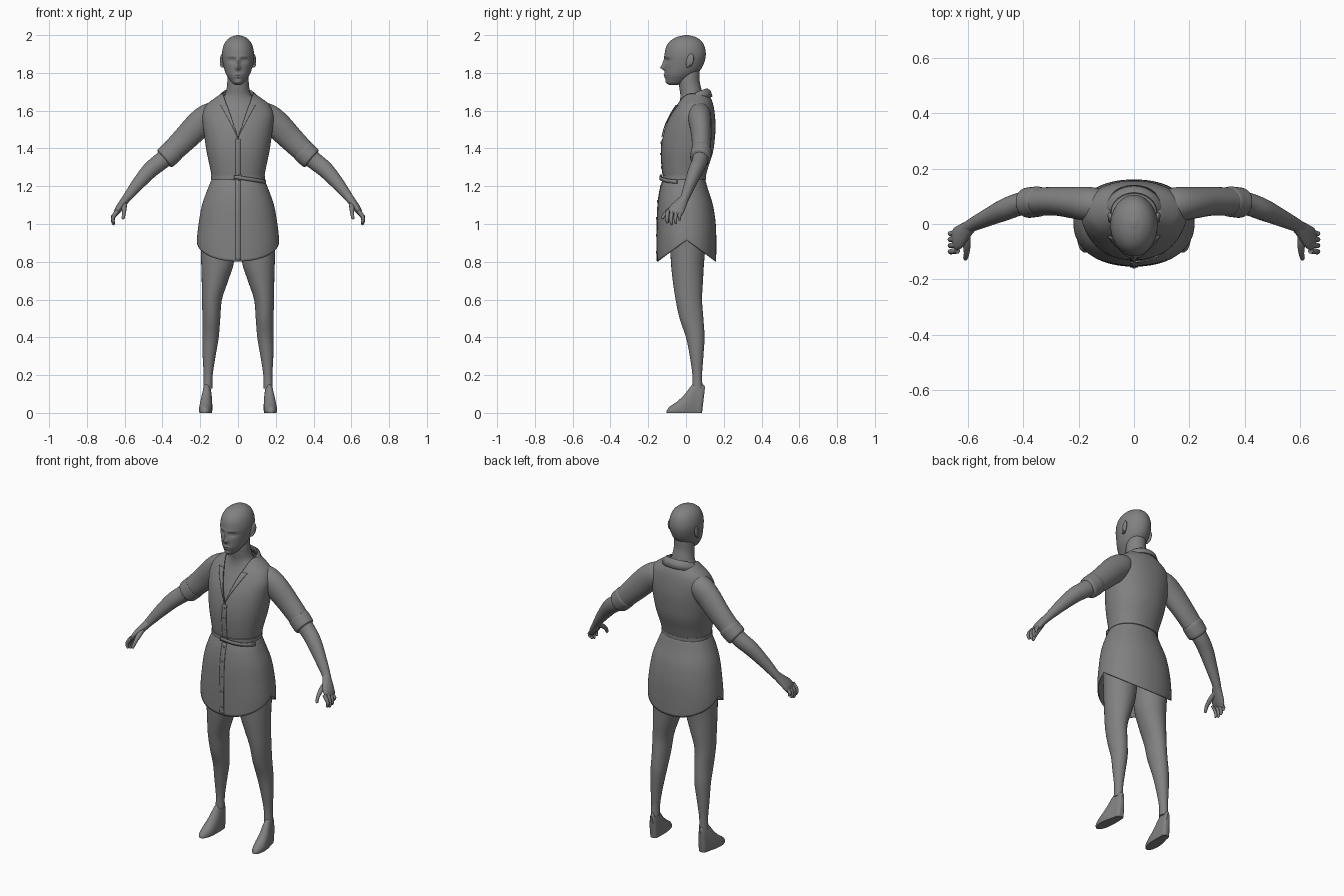
import bpy, bmesh
from math import sin, cos, asin, pi, exp, copysign
from mathutils import Vector

if "Cube" in bpy.data.objects:
    bpy.data.objects.remove(bpy.data.objects["Cube"])

grey = bpy.data.materials.new("plain grey")
grey.use_nodes = True
grey.diffuse_color = (0.22, 0.22, 0.22, 1)
grey.node_tree.nodes["Principled BSDF"].inputs["Base Color"].default_value = grey.diffuse_color


def sample(rows, t):
    """Smooth interpolation of rows keyed by their first value."""
    n = len(rows)
    i = 0
    while i < n - 2 and t > rows[i + 1][0]:
        i += 1
    a, b = rows[i], rows[i + 1]
    p, q = rows[max(i - 1, 0)], rows[min(i + 2, n - 1)]
    h = b[0] - a[0]
    s = min(max((t - a[0]) / h, 0), 1)
    out = []
    for k in range(1, len(a)):
        m0 = (b[k] - p[k]) / (b[0] - p[0]) * h
        m1 = (q[k] - a[k]) / (q[0] - a[0]) * h
        d = b[k] - a[k]
        out.append(a[k] + s * (m0 + s * (3 * d - 2 * m0 - m1 + s * (m0 + m1 - 2 * d))))
    return out


def dense(rows, steps):
    keyed = [(i, *r) for i, r in enumerate(rows)]
    return [sample(keyed, j / steps) for j in range((len(rows) - 1) * steps + 1)]


def grid(name, rows, wrap=True, caps=False, mirror=False, solid=0):
    """Skin a grid of points as one smooth object."""
    bm = bmesh.new()
    vs = [[bm.verts.new(p) for p in r] for r in rows]
    n = len(vs[0])
    for r, s in zip(vs, vs[1:]):
        for j in range(n if wrap else n - 1):
            k = (j + 1) % n
            bm.faces.new((r[j], r[k], s[k], s[j]))
    if caps:
        bm.faces.new(vs[0][::-1])
        bm.faces.new(vs[-1])
    bmesh.ops.recalc_face_normals(bm, faces=bm.faces)
    me = bpy.data.meshes.new(name)
    bm.to_mesh(me)
    bm.free()
    ob = bpy.data.objects.new(name, me)
    bpy.context.collection.objects.link(ob)
    return finish(ob, mirror, solid)


def finish(ob, mirror=False, solid=0):
    ob.data.materials.append(grey)
    bpy.ops.object.select_all(action="DESELECT")
    ob.select_set(True)
    bpy.context.view_layer.objects.active = ob
    bpy.ops.object.shade_smooth_by_angle(angle=0.8)
    if solid:
        m = ob.modifiers.new("thickness", "SOLIDIFY")
        m.thickness, m.offset = solid, 0
    if mirror:
        ob.modifiers.new("mirror", "MIRROR")
    return ob


def oval(z, rx, yf, yb, a, cx=0, off=0, p=1.0):
    c, s = cos(a), sin(a)
    c, s = copysign(abs(c) ** p, c), copysign(abs(s) ** p, s)
    return Vector((cx + (rx + off) * c, (yf + yb) / 2 + ((yb - yf) / 2 + off) * s, z))


def turn(n):
    return [2 * pi * i / n for i in range(n)]


def tube(name, rows, steps=5, n=20, mirror=True):
    """Rows are x, y, z, radius towards y, radius across."""
    d = dense(rows, steps)
    pts = [Vector(r[:3]) for r in d]
    out = []
    for i, r in enumerate(d):
        t = (pts[min(i + 1, len(d) - 1)] - pts[max(i - 1, 0)]).normalized()
        u = Vector((0, 1, 0))
        u = (u - t * u.dot(t)).normalized()
        w = t.cross(u)
        out.append([pts[i] + u * r[3] * cos(a) + w * r[4] * sin(a) for a in turn(n)])
    return grid(name, out, caps=True, mirror=mirror)


# Head with a softly modelled face
HEAD = [(1.735, .012, -.085, -.05), (1.745, .03, -.1, -.01), (1.765, .046, -.107, .02),
        (1.79, .062, -.112, .05), (1.82, .073, -.113, .08), (1.86, .082, -.113, .098),
        (1.9, .085, -.113, .105), (1.94, .078, -.104, .098), (1.97, .062, -.082, .08),
        (1.99, .037, -.048, .05), (2, .006, -.004, .012)]
# push, x, z, x spread, z spread: nose, eyes, lips, chin, brow
FACE = [(.011, 0, 1.852, .009, .022), (.021, 0, 1.828, .012, .012), (-.013, .032, 1.866, .019, .012),
        (.006, .033, 1.866, .011, .007), (.007, 0, 1.79, .02, .005), (.006, 0, 1.778, .018, .005),
        (.005, 0, 1.752, .018, .01), (.004, .03, 1.886, .025, .007)]
rings = []
for z, rx, yf, yb in dense(HEAD, 7):
    ring = [oval(z, rx, yf, yb, a) for a in turn(96)]
    for v in ring:
        if v.y < -.02:
            v.y -= sum(k * exp(-((abs(v.x) - x) / sx) ** 2 - ((z - h) / sz) ** 2)
                       for k, x, h, sx, sz in FACE)
    rings.append(ring)
grid("head", rings, caps=True)

# Ears
for name, size, x in (("ear_rim", (.011, .021, .036), .083), ("ear_lobe", (.012, .010, .016), .082)):
    bpy.ops.mesh.primitive_uv_sphere_add(segments=20, ring_count=12, radius=1)
    ob = bpy.context.object
    ob.name = name
    drop = .022 if name == "ear_lobe" else 0
    for v in ob.data.vertices:
        c = v.co
        y = c.y * size[1]
        v.co = (x + c.x * size[0] + y * .3, .02 - drop * .3 + y + c.z * .006, 1.866 - drop + c.z * size[2])
    finish(ob, mirror=True)

# Neck and chest under the shirt
NECK = [(1.81, .052, -.03, .072), (1.76, .056, -.038, .072), (1.72, .06, -.035, .08),
        (1.68, .072, -.03, .09), (1.64, .115, -.036, .11), (1.58, .165, -.062, .13),
        (1.5, .165, -.095, .135), (1.4, .145, -.108, .12)]
grid("neck_and_chest", [[oval(*r, a) for a in turn(48)] for r in dense(NECK, 4)], caps=True)

# Shirt body, open in a V at the front
SHIRT = [(1.235, .134, -.116, .097), (1.3, .146, -.124, .115), (1.38, .163, -.128, .14),
         (1.45, .174, -.122, .15), (1.52, .183, -.105, .154), (1.58, .186, -.078, .15),
         (1.63, .165, -.05, .142), (1.66, .128, -.034, .132), (1.69, .085, -.02, .115)]
SKIRT = [(.79, .212, -.15, .157), (.9, .216, -.151, .158), (1, .206, -.15, .155),
         (1.1, .188, -.146, .14), (1.18, .16, -.135, .115), (1.24, .135, -.117, .098)]
P = .92


def cloth(rows, z, a, off=0):
    return oval(z, *sample(rows, z), a, off=off, p=P)


def front(rows, z, x, off=0):
    """Point on the front of a garment at a given x."""
    rx = sample(rows, z)[0]
    g = asin(min(1, abs(x) / rx) ** (1 / P))
    return cloth(rows, z, -pi / 2 + copysign(g, x), off)


def opening(z):
    return max(0.0005, (z - 1.45) / .24 * .08)


rings = []
for i in range(47):
    z = 1.235 + .455 * i / 46
    g = asin(min(1, opening(z) / sample(SHIRT, z)[0]) ** (1 / P))
    rings.append([cloth(SHIRT, z, -pi / 2 + g + (2 * pi - 2 * g) * j / 72) for j in range(73)])
grid("shirt_body", rings, wrap=False, solid=.005)

# Folded lapels beside the V
rings = []
for i in range(21):
    t = i / 20
    z = 1.46 + .17 * t
    w = .004 + .03 * t ** 1.3
    rings.append([front(SHIRT, z, opening(z) - .004 + w * j / 4, .007) for j in range(5)])
grid("lapel", rings, wrap=False, mirror=True, solid=.005)

# Collar wraps the neck and ends in two points
rings = []
for k in range(4):
    row = []
    for i in range(61):
        u = -1 + i / 30
        a = pi / 2 + u * 2.3
        f, tip = abs(u) ** 2, abs(u) ** 6
        r = (.002, .004, .018, .028 + .022 * tip)[k]
        z = 1.716 - .06 * f - (.03, 0, .012, .042 + .008 * tip)[k]
        row.append((cos(a) * (.08 + r), .042 + sin(a) * (.068 + r), z))
    rings.append(row)
grid("collar", rings, wrap=False, solid=.006)

# Skirt with a shirt-tail hem rising at the sides
rings = []
for i in range(31):
    row = []
    for a in turn(96):
        hem = .802 + .112 * (1 - abs(sin(a)) ** P)
        row.append(cloth(SKIRT, 1.24 + (hem - 1.24) * i / 30, a))
    rings.append(row)
grid("skirt", rings, solid=.005)

# Button placket
for name, rows, lo, hi in (("shirt_placket", SHIRT, 1.25, 1.45), ("skirt_placket", SKIRT, .803, 1.235)):
    grid(name, [[front(rows, lo + (hi - lo) * i / 20, x, .004) for x in (-.014, 0, .014)]
                for i in range(21)], wrap=False, solid=.003)

# Buttons
for i, z in enumerate((.85, .94, 1.03, 1.12, 1.2, 1.3, 1.37, 1.43)):
    pos = front(SKIRT if z < 1.24 else SHIRT, z, 0, .007)
    bpy.ops.mesh.primitive_cylinder_add(vertices=14, radius=.006, depth=.004,
                                        location=pos, rotation=(pi / 2, 0, 0))
    bpy.context.object.name = "button_%d" % (i + 1)
    finish(bpy.context.object)

# Belt, loop and hanging end
rings = [[oval(z, .135, -.118, .099, a, off=o, p=P) for a in turn(72)]
         for z, o in ((1.233, .001), (1.236, .007), (1.256, .007), (1.259, .001))]
grid("belt", rings)
rings = []
for i in range(17):
    x = -.02 + .165 * i / 16
    y = oval(0, .15, -.122, .1, -pi / 2 + asin(x / .15), off=.012).y
    rings.append([(x, y - .004, 1.257 - .16 * max(x, 0)), (x, y - .004, 1.237 - .16 * max(x, 0))])
grid("belt_end", rings, wrap=False, solid=.005)
bpy.ops.mesh.primitive_cube_add(size=1, location=(.01, -.132, 1.246))
bpy.context.object.name = "belt_loop"
bpy.context.object.scale = (.016, .012, .032)
finish(bpy.context.object)

# Sleeves, rolled cuffs and forearms
tube("sleeve", [(.1, .065, 1.6, .05, .05), (.15, .07, 1.573, .062, .068), (.205, .076, 1.528, .058, .072),
                (.28, .082, 1.452, .052, .066), (.365, .08, 1.368, .05, .058)], n=32)
tube("cuff", [(.338, .081, 1.394, .047, .054), (.343, .081, 1.389, .054, .062), (.362, .079, 1.37, .055, .062),
              (.385, .076, 1.349, .054, .06), (.392, .075, 1.343, .046, .051)], n=32)
tube("forearm", [(.35, .08, 1.38, .045, .05), (.41, .072, 1.33, .041, .046), (.465, .052, 1.285, .039, .043),
                 (.53, .022, 1.212, .031, .034), (.585, -.004, 1.143, .024, .024),
                 (.605, -.018, 1.117, .023, .021)], n=28)

# Hands
tube("palm", [(.583, -.002, 1.145, .021, .022), (.61, -.026, 1.11, .032, .021),
              (.635, -.05, 1.075, .042, .018), (.648, -.06, 1.052, .038, .011)])
for name, y, tip in (("index", -.096, 1.003), ("middle", -.074, .994),
                     ("ring", -.052, 1.0), ("little", -.031, 1.018)):
    tube(name + "_finger", [(.637, y, 1.07, .011, .012), (.656, y - .003, 1.045, .01, .011),
                            (.663, y - .004, tip + .022, .009, .009), (.658, y - .002, tip + .005, .007, .007),
                            (.656, y - .001, tip, .002, .002)], n=12)
tube("thumb", [(.605, -.035, 1.108, .014, .016), (.603, -.075, 1.085, .013, .014),
               (.604, -.107, 1.058, .01, .01), (.608, -.124, 1.032, .008, .008),
               (.609, -.127, 1.025, .002, .002)], n=14)

# Legs: z, centre x, half width, front, back
LEG = [(.95, .105, .095, -.085, .11), (.8, .108, .087, -.08, .096), (.7, .122, .07, -.07, .09),
       (.6, .138, .053, -.055, .085), (.5, .141, .047, -.034, .092), (.4, .145, .043, 0, .098),
       (.3, .153, .034, .02, .092), (.2, .158, .024, .034, .085), (.13, .16, .024, .032, .088)]
grid("leg", [[oval(z, r, f, b, a, cx=c) for a in turn(32)] for z, c, r, f, b in dense(LEG, 5)],
     caps=True, mirror=True)

# Wedge shoes: y, centre x, half width, height
SHOE = [(-.102, .176, .006, .012), (-.088, .175, .021, .032), (-.05, .173, .033, .058),
        (-.01, .17, .034, .095), (.03, .166, .03, .146), (.06, .163, .026, .166),
        (.09, .161, .022, .15), (.101, .16, .012, .138)]
rings = []
for y, c, w, h in dense(SHOE, 5):
    row = []
    for a in turn(28):
        z = max(0, h * (.75 * sin(a) + .25))
        row.append((c + w * cos(a), y - max(0, y) * .16 * (1 - z / h), z))
    rings.append(row)
grid("wedge_shoe", rings, caps=True, mirror=True)
